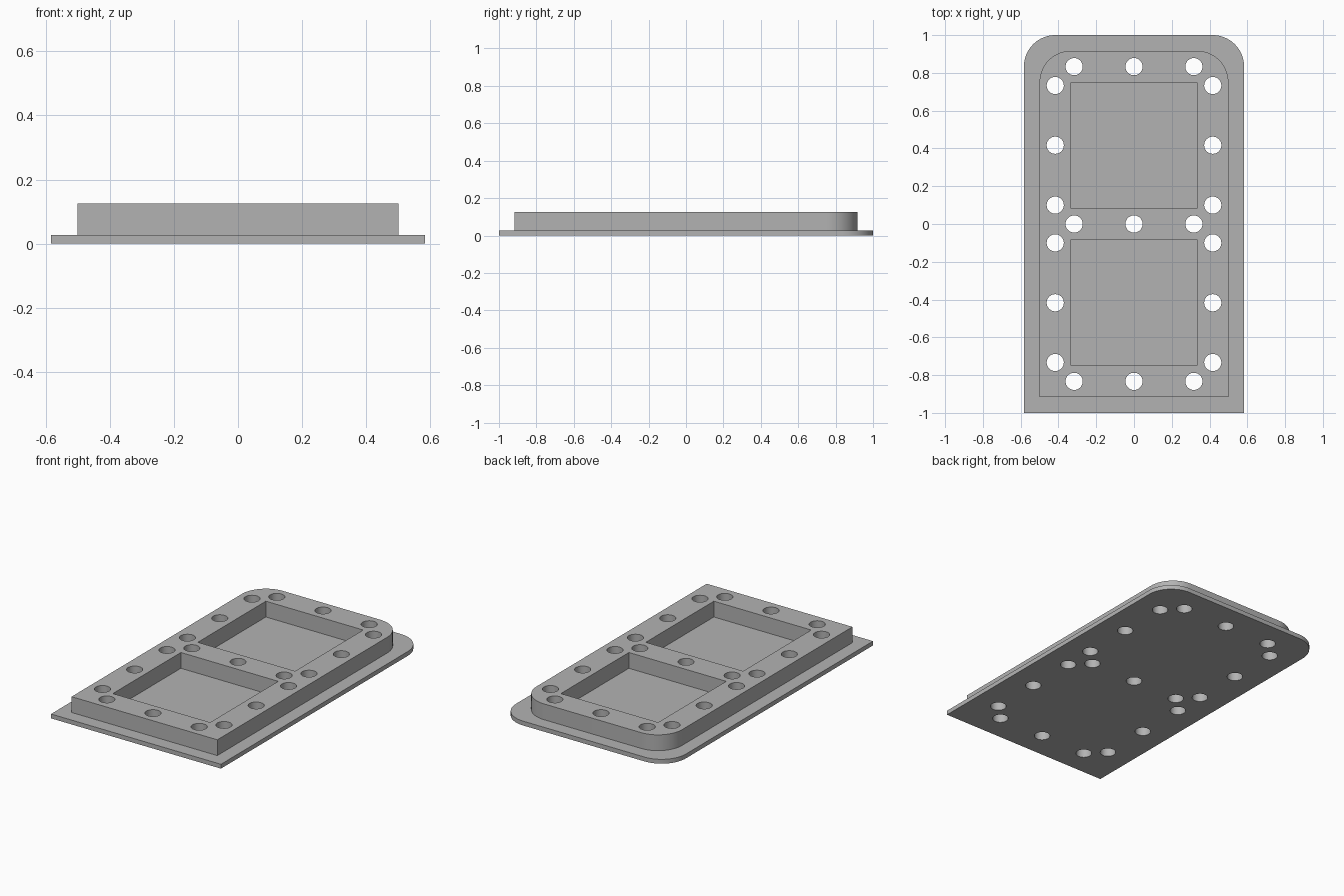
import bpy, bmesh, math

if "Cube" in bpy.data.objects:
    bpy.data.objects.remove(bpy.data.objects["Cube"])

grey = bpy.data.materials.new("plain_grey")
grey.diffuse_color = (0.45, 0.45, 0.45, 1)
grey.use_nodes = True
grey.node_tree.nodes["Principled BSDF"].inputs["Base Color"].default_value = grey.diffuse_color


def outline(hx, hy, r=1 / 6, steps=16):
    """Rectangle with square front corners and rounded back corners."""
    pts = [(-hx, -hy), (hx, -hy)]
    for sx, start in ((1, 0), (-1, 90)):
        for i in range(steps + 1):
            a = math.radians(start + 90 * i / steps)
            pts.append((sx * (hx - r) + r * math.cos(a), hy - r + r * math.sin(a)))
    return pts


def circle(cx, cy, r=0.0455, n=32):
    return [(cx + r * math.cos(2 * math.pi * i / n),
             cy + r * math.sin(2 * math.pi * i / n)) for i in range(n)]


def rect(x0, y0, x1, y1):
    return [(x0, y0), (x1, y0), (x1, y1), (x0, y1)]


def slab(name, loops, z0, z1):
    """Extrude an outline; the inner loops become through openings."""
    cu = bpy.data.curves.new(name, 'CURVE')
    cu.dimensions = '2D'
    cu.fill_mode = 'BOTH'
    cu.extrude = (z1 - z0) / 2
    for loop in loops:
        sp = cu.splines.new('POLY')
        sp.points.add(len(loop) - 1)
        for p, (x, y) in zip(sp.points, loop):
            p.co = (x, y, 0, 1)
        sp.use_cyclic_u = True
    tmp = bpy.data.objects.new(name + "_profile", cu)
    bpy.context.collection.objects.link(tmp)
    bpy.context.view_layer.update()
    deps = bpy.context.evaluated_depsgraph_get()
    me = bpy.data.meshes.new_from_object(tmp.evaluated_get(deps))
    bpy.data.objects.remove(tmp)

    bm = bmesh.new()
    bm.from_mesh(me)
    bmesh.ops.remove_doubles(bm, verts=bm.verts, dist=1e-5)
    bmesh.ops.translate(bm, verts=bm.verts, vec=(0, 0, (z0 + z1) / 2))
    bmesh.ops.recalc_face_normals(bm, faces=bm.faces)
    bm.to_mesh(me)
    bm.free()
    me.materials.clear()
    me.materials.append(grey)

    ob = bpy.data.objects.new(name, me)
    bpy.context.collection.objects.link(ob)
    bpy.ops.object.select_all(action='DESELECT')
    ob.select_set(True)
    bpy.context.view_layer.objects.active = ob
    bpy.ops.object.shade_smooth_by_angle(angle=math.radians(30))
    return ob


# Bolt holes: along both sides, and across the ends and middle bar
holes = [circle(sx * 0.417, sy * y)
         for sx in (-1, 1) for sy in (-1, 1) for y in (0.733, 0.417, 0.1)]
holes += [circle(x, y) for x in (-0.317, 0, 0.317) for y in (-0.833, 0, 0.833)]

# Two rectangular pockets
pockets = [rect(-0.334, -0.75, 0.334, -0.083), rect(-0.334, 0.083, 0.334, 0.75)]

slab("base_plate", [outline(0.583, 1.0)] + holes, 0, 0.027)
slab("raised_frame", [outline(0.5, 0.917)] + holes + pockets, 0.027, 0.125)
